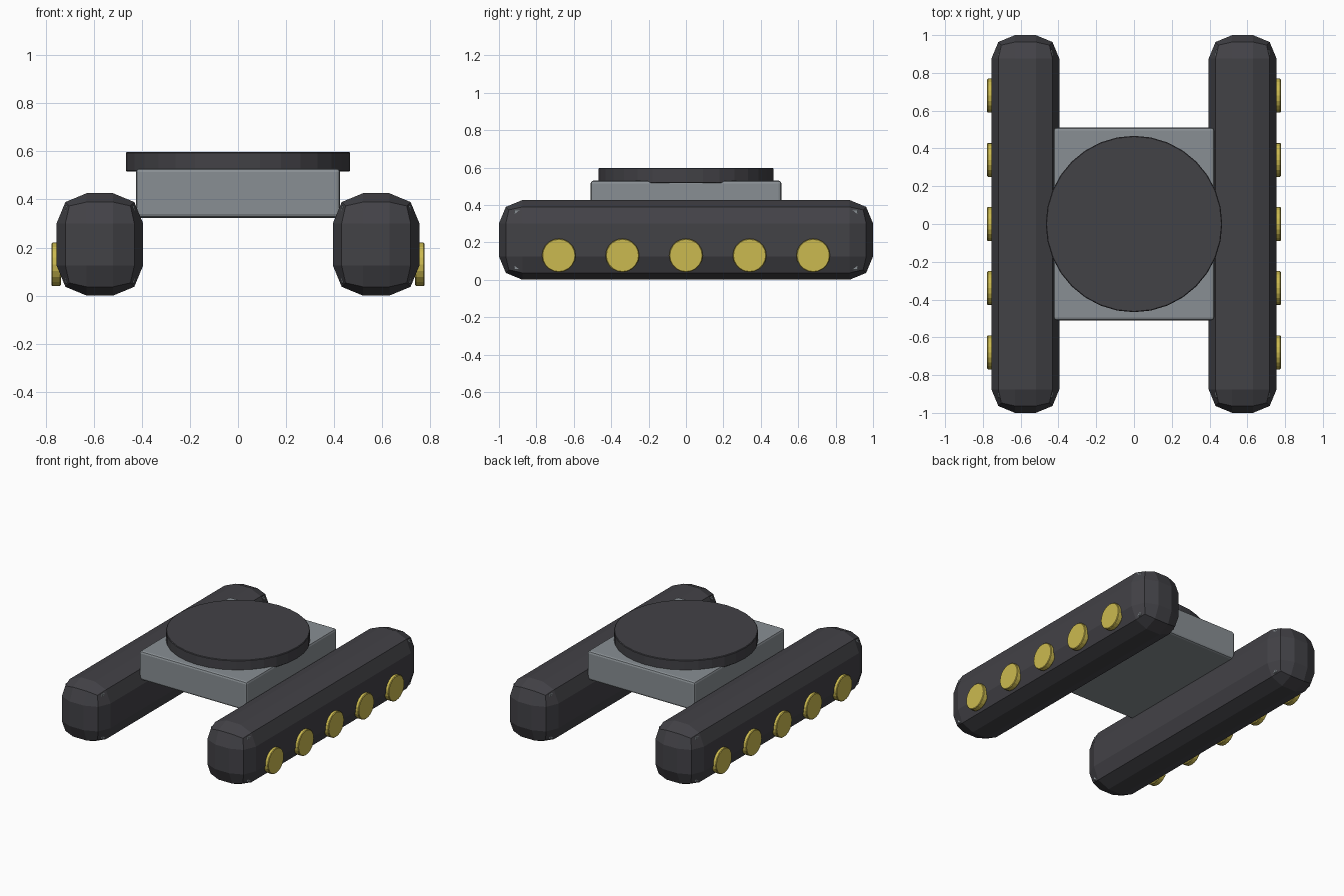
import bpy, math

if "Cube" in bpy.data.objects:
    bpy.data.objects.remove(bpy.data.objects["Cube"])


def material(name, rgb):
    m = bpy.data.materials.new(name)
    m.diffuse_color = (*rgb, 1)
    m.use_nodes = True
    m.node_tree.nodes["Principled BSDF"].inputs["Base Color"].default_value = m.diffuse_color
    return m


DARK = material("dark rubber", (0.055, 0.054, 0.062))
GREY = material("grey metal", (0.25, 0.275, 0.295))
YELLOW = material("yellow paint", (0.60, 0.49, 0.08))


def finish(name, mat, bevel, segments):
    ob = bpy.context.object
    ob.name = name
    ob.data.materials.append(mat)
    mod = ob.modifiers.new("Bevel", 'BEVEL')
    mod.width = bevel
    mod.segments = segments
    mod.limit_method = 'ANGLE'
    mod.angle_limit = math.radians(40)
    return ob


def box(name, loc, size, mat, bevel, segments=2):
    bpy.ops.mesh.primitive_cube_add(size=1, location=loc)
    bpy.context.object.scale = size
    bpy.ops.object.transform_apply(location=False, rotation=False, scale=True)
    return finish(name, mat, bevel, segments)


def disc(name, loc, radius, depth, sides, mat, bevel, rot=(0, 0, 0)):
    bpy.ops.mesh.primitive_cylinder_add(vertices=sides, radius=radius, depth=depth,
                                        location=loc, rotation=rot)
    return finish(name, mat, bevel, 1)


# Central body and round deck
box("body", (0, 0, 0.427), (0.85, 1.02, 0.206), GREY, 0.015)
disc("round_deck", (0, 0, 0.557), 0.467, 0.082, 32, DARK, 0.004)

for side, label in ((-1, "left"), (1, "right")):
    # Chunky track with an inner frame whose corners just show through
    box(label + "_track", (side * 0.575, 0, 0.213), (0.36, 2.0, 0.426), DARK, 0.125)
    box(label + "_track_frame", (side * 0.575, 0, 0.213), (0.292, 1.84, 0.326), GREY, 0.004, 1)
    # Row of road wheels on the outer face
    for i in range(5):
        disc(f"{label}_wheel_{i + 1}", (side * 0.757, (i - 2) * 0.34, 0.13), 0.09, 0.04, 20,
             YELLOW, 0.004, (0, math.pi / 2, 0))
